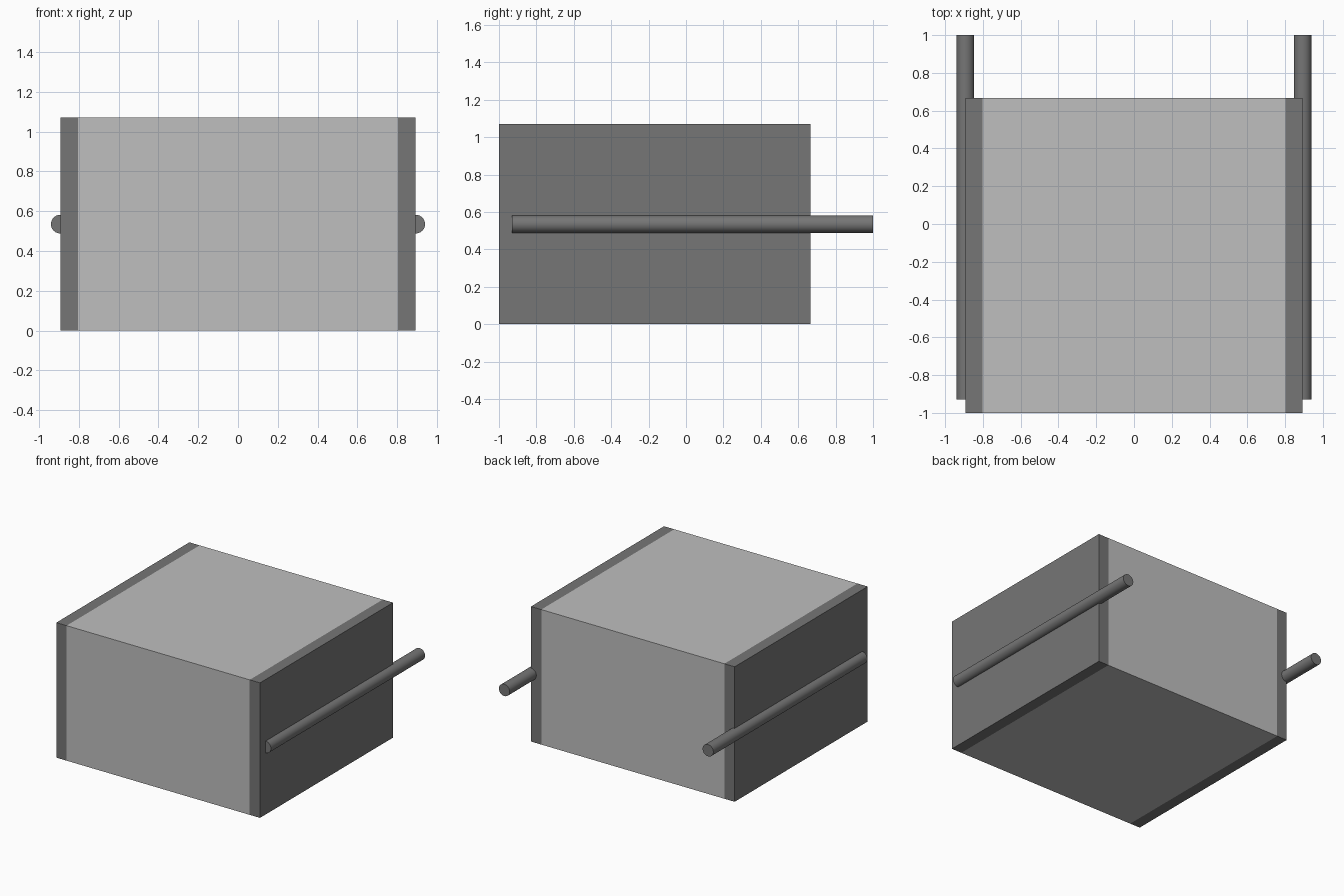
import bpy
import math

cube = bpy.data.objects.get("Cube")
if cube:
    bpy.data.objects.remove(cube, do_unlink=True)

HALF_WIDTH = 0.893
PANEL = 0.09
HEIGHT = 1.07
FRONT, BACK = -1.0, 0.666
ROD_RADIUS = 0.047
ROD_FRONT, ROD_BACK = -0.93, 1.0


def make_material(name, value):
    mat = bpy.data.materials.new(name)
    mat.use_nodes = True
    colour = (value, value, value, 1)
    mat.diffuse_color = colour
    mat.node_tree.nodes["Principled BSDF"].inputs["Base Color"].default_value = colour
    return mat


light = make_material("light grey", 0.52)
dark = make_material("dark grey", 0.18)


def box(name, x0, x1, mat):
    bpy.ops.mesh.primitive_cube_add(
        size=1, location=((x0 + x1) / 2, (FRONT + BACK) / 2, HEIGHT / 2))
    obj = bpy.context.object
    obj.name = name
    obj.scale = (x1 - x0, BACK - FRONT, HEIGHT)
    bpy.ops.object.transform_apply(location=False, rotation=False, scale=True)
    obj.data.materials.append(mat)


def rod(name, x):
    bpy.ops.mesh.primitive_cylinder_add(
        vertices=48, radius=ROD_RADIUS, depth=ROD_BACK - ROD_FRONT,
        location=(x, (ROD_FRONT + ROD_BACK) / 2, HEIGHT / 2),
        rotation=(math.pi / 2, 0, 0))
    obj = bpy.context.object
    obj.name = name
    obj.data.materials.append(dark)
    bpy.ops.object.shade_smooth_by_angle(angle=math.radians(30))


# Main block
inner = HALF_WIDTH - PANEL
box("body", -inner, inner, light)

# Side panels with a half-sunk rod along each
for side, sign in (("left", 1), ("right", -1)):
    edges = sorted((sign * inner, sign * HALF_WIDTH))
    box(side + "_side_panel", edges[0], edges[1], dark)
    rod(side + "_rod", sign * HALF_WIDTH)
